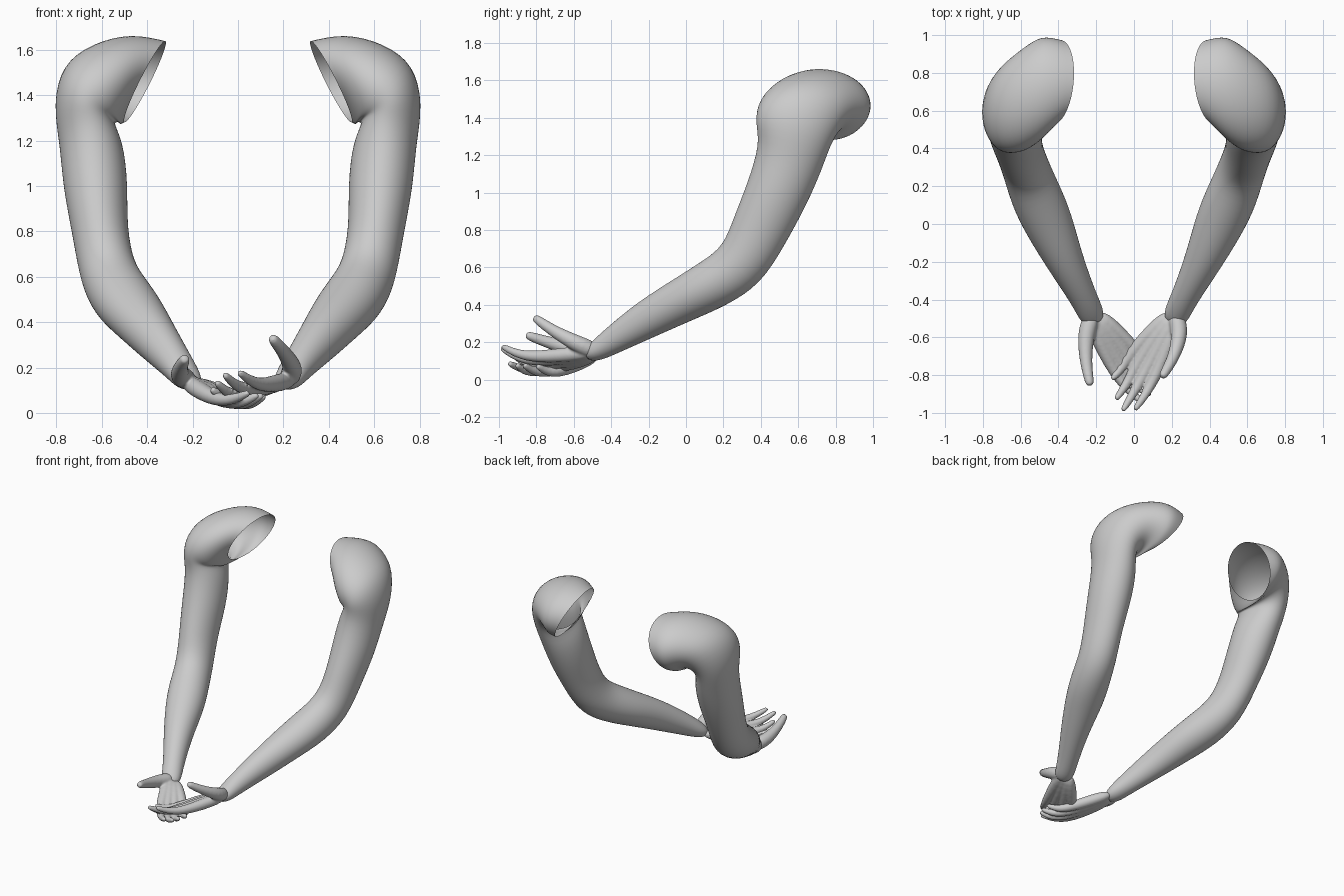
import bpy, bmesh, math
from mathutils import Vector

if "Cube" in bpy.data.objects:
    bpy.data.objects.remove(bpy.data.objects["Cube"])

skin = bpy.data.materials.new("light_grey")
skin.diffuse_color = (0.6, 0.6, 0.6, 1)
skin.use_nodes = True
skin.node_tree.nodes["Principled BSDF"].inputs["Base Color"].default_value = skin.diffuse_color


def loft(bm, stations, sides, caps):
    """Bridge elliptical rings: (centre, direction, front hint, half width, half depth)."""
    rings = []
    for c, t, f, a, b in stations:
        t = Vector(t).normalized()
        f = Vector(f)
        f = (f - t * f.dot(t)).normalized()
        s = t.cross(f)
        rings.append([bm.verts.new(Vector(c) + s * a * math.cos(k) + f * b * math.sin(k))
                      for k in (2 * math.pi * i / sides for i in range(sides))])
    for r, q in zip(rings, rings[1:]):
        for i in range(sides):
            j = (i + 1) % sides
            bm.faces.new((r[i], r[j], q[j], q[i]))
    if caps[0]:
        bm.faces.new(rings[0][::-1])
    if caps[1]:
        bm.faces.new(rings[-1])


def finish(bm, name, mirror):
    if mirror:
        bmesh.ops.scale(bm, vec=(-1, 1, 1), verts=bm.verts)
    bmesh.ops.recalc_face_normals(bm, faces=bm.faces)
    for f in bm.faces:
        f.smooth = True
    me = bpy.data.meshes.new(name)
    bm.to_mesh(me)
    bm.free()
    me.materials.append(skin)
    ob = bpy.data.objects.new(name, me)
    bpy.context.collection.objects.link(ob)
    sub = ob.modifiers.new("round", 'SUBSURF')
    sub.levels = sub.render_levels = 2
    return ob


def digit(bm, points, radii):
    """Closed tapered tube with a rounded tip."""
    p = [Vector(q) for q in points]
    r = list(radii)
    end = (p[-1] - p[-2]).normalized()
    p.append(p[-1] + end * r[-1] * 0.7)
    r.append(r[-1] * 0.6)
    st = []
    for i, c in enumerate(p):
        t = p[min(i + 1, len(p) - 1)] - p[max(i - 1, 0)]
        st.append((c, t, (0.1, 0, 1), r[i] * 1.1, r[i] * 1.1))
    loft(bm, st, 8, (True, True))


# Arm from the open shoulder to the wrist
F, E, U = (0, -1, 0), (0, -0.6, 0.7), (0, 0, 1)
ARM = [
    ((0.41, 0.75, 1.46), (0.89, 0.1, 0.45), F, 0.20, 0.225),
    ((0.49, 0.72, 1.475), (1, 0, 0.1), F, 0.20, 0.28),
    ((0.58, 0.66, 1.45), (0.9, 0, -0.3), F, 0.19, 0.275),
    ((0.65, 0.62, 1.41), (0.7, 0, -0.7), F, 0.18, 0.245),
    ((0.685, 0.58, 1.32), (0.25, -0.15, -0.9), F, 0.135, 0.205),
    ((0.645, 0.56, 1.19), (0, -0.35, -0.9), F, 0.14, 0.18),
    ((0.628, 0.49, 1.00), (-0.07, -0.4, -0.9), F, 0.143, 0.168),
    ((0.61, 0.395, 0.80), (-0.08, -0.45, -0.9), F, 0.12, 0.155),
    ((0.575, 0.30, 0.61), (-0.25, -0.7, -0.65), E, 0.125, 0.145),
    ((0.52, 0.15, 0.515), (-0.40, -0.83, -0.4), U, 0.138, 0.135),
    ((0.45, 0.00, 0.435), (-0.42, -0.82, -0.45), U, 0.132, 0.12),
    ((0.365, -0.20, 0.33), (-0.42, -0.82, -0.48), U, 0.098, 0.105),
    ((0.262, -0.40, 0.205), (-0.42, -0.82, -0.5), U, 0.07, 0.072),
    ((0.225, -0.48, 0.152), (-0.42, -0.85, -0.35), U, 0.07, 0.055),
    ((0.20, -0.53, 0.13), (-0.45, -0.88, -0.2), U, 0.045, 0.03),
]

# Digit paths from wrist to tip: thumb, index, middle, ring, little
UPPER_HAND = [
    [(.215, -.47, .145), (.25, -.58, .19), (.21, -.71, .26), (.155, -.80, .325)],
    [(.245, -.48, .15), (.135, -.76, .12), (.07, -.89, .13), (.01, -.975, .175)],
    [(.23, -.47, .15), (.08, -.75, .10), (0, -.89, .11), (-.055, -.98, .165)],
    [(.21, -.47, .145), (.03, -.72, .08), (-.04, -.85, .08), (-.09, -.92, .13)],
    [(.20, -.46, .14), (-.015, -.68, .065), (-.07, -.77, .07), (-.11, -.815, .10)],
]
LOWER_HAND = [
    [(.215, -.47, .145), (.26, -.59, .16), (.255, -.74, .20), (.235, -.84, .235)],
    [(.245, -.48, .15), (.12, -.76, .065), (.04, -.87, .05), (-.04, -.94, .085)],
    [(.23, -.47, .15), (.07, -.75, .05), (-.01, -.86, .04), (-.08, -.90, .075)],
    [(.21, -.47, .145), (.025, -.72, .042), (-.04, -.81, .04), (-.10, -.86, .075)],
    [(.20, -.46, .14), (-.015, -.67, .042), (-.06, -.74, .04), (-.11, -.79, .07)],
]
FINGER_R = (0.046, 0.035, 0.024, 0.017)
THUMB_R = (0.05, 0.046, 0.031, 0.025)

for side, mirror, hand in (("right", False, UPPER_HAND), ("left", True, LOWER_HAND)):
    bm = bmesh.new()
    loft(bm, [(c, t, f, a * 1.025, b * 1.025) for c, t, f, a, b in ARM], 16, (False, True))
    finish(bm, side + "_arm", mirror)

    # Hand: overlapping digits fused into one smooth skin
    bm = bmesh.new()
    for i, path in enumerate(hand):
        digit(bm, path, FINGER_R if i else THUMB_R)
    ob = finish(bm, side + "_hand", mirror)
    fuse = ob.modifiers.new("fuse", 'REMESH')
    fuse.mode = 'VOXEL'
    fuse.voxel_size = 0.007
    fuse.use_smooth_shade = True
    soft = ob.modifiers.new("soften", 'SMOOTH')
    soft.factor = 0.5
    soft.iterations = 4
